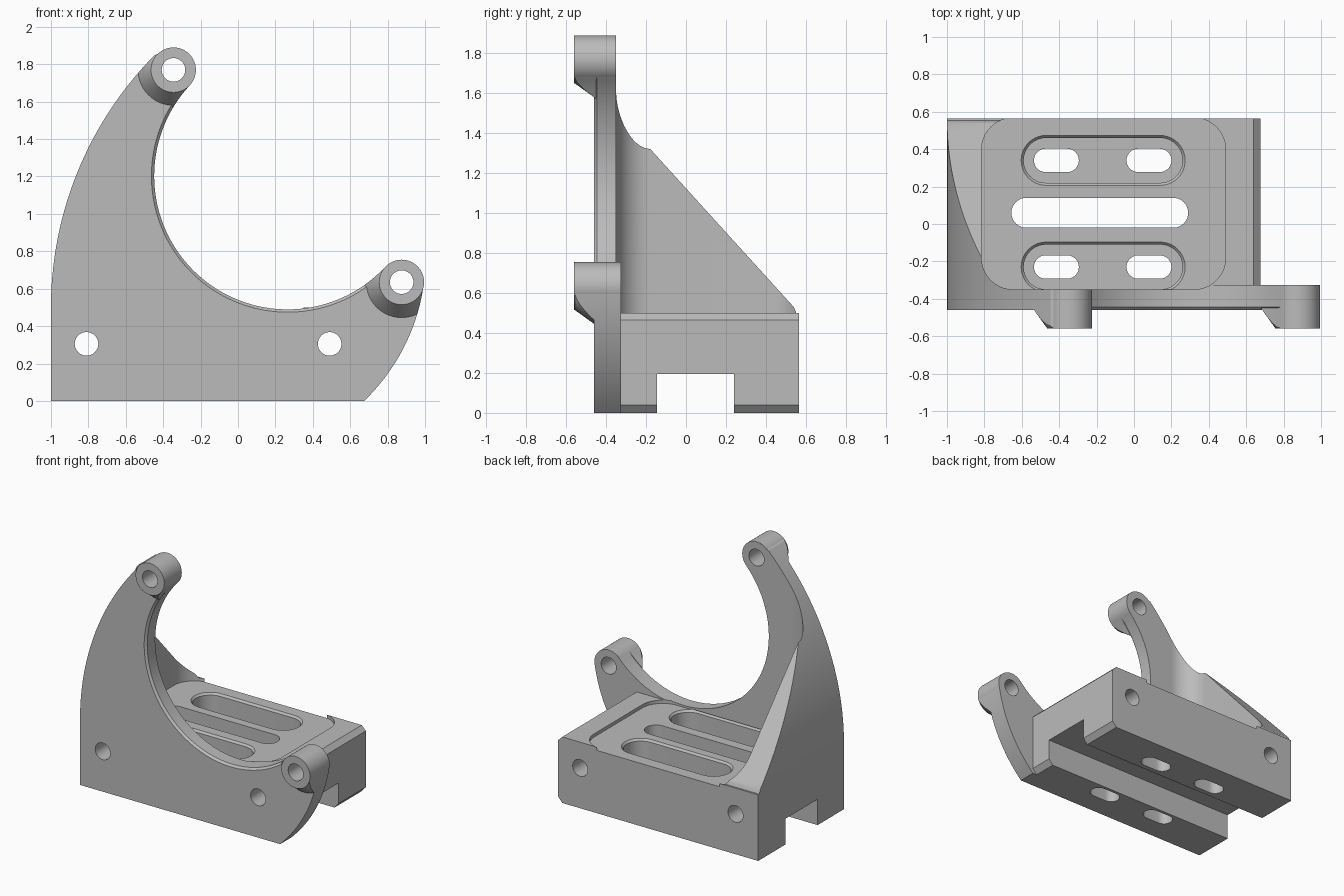
import bpy, bmesh
from math import sin, cos, radians, sqrt
from mathutils import Vector

if "Cube" in bpy.data.objects:
    bpy.data.objects.remove(bpy.data.objects["Cube"])

grey = bpy.data.materials.new("plain_grey")
grey.use_nodes = True
GREY = (0.5, 0.5, 0.5, 1)
grey.diffuse_color = GREY
grey.node_tree.nodes["Principled BSDF"].inputs["Base Color"].default_value = GREY


def loft(name, rings):
    """Closed solid through rings that have equal point counts."""
    bm = bmesh.new()
    loops = [[bm.verts.new(p) for p in ring] for ring in rings]
    n = len(loops[0])
    for a, b in zip(loops, loops[1:]):
        for i in range(n):
            j = (i + 1) % n
            bm.faces.new((a[i], a[j], b[j], b[i]))
    bm.faces.new(loops[0])
    bm.faces.new(loops[-1])
    bmesh.ops.recalc_face_normals(bm, faces=bm.faces)
    mesh = bpy.data.meshes.new(name)
    bm.to_mesh(mesh)
    bm.free()
    mesh.materials.append(grey)
    ob = bpy.data.objects.new(name, mesh)
    bpy.context.collection.objects.link(ob)
    return ob


def along_x(name, pts, lo, hi):
    return loft(name, [[(x, y, z) for y, z in pts] for x in (lo, hi)])


def along_y(name, pts, lo, hi):
    return loft(name, [[(x, y, z) for x, z in pts] for y in (lo, hi)])


def along_z(name, pts, lo, hi):
    return loft(name, [[(x, y, z) for x, y in pts] for z in (lo, hi)])


def combine(target, other, operation):
    """Apply a boolean and discard the second solid."""
    mod = target.modifiers.new(operation.lower(), "BOOLEAN")
    mod.object, mod.operation, mod.solver = other, operation, "EXACT"
    graph = bpy.context.evaluated_depsgraph_get()
    mesh = bpy.data.meshes.new_from_object(target.evaluated_get(graph))
    target.modifiers.clear()
    target.data = mesh
    bpy.data.objects.remove(other)


def arc(c, r, start, end, n):
    angles = [radians(start + (end - start) * i / n) for i in range(n + 1)]
    return [(c[0] + r * cos(a), c[1] + r * sin(a)) for a in angles]


def circle(c, r, n=64):
    return arc(c, r, 0, 360, n)[:-1]


def stadium(cx, cy, half, r):
    d = half - r
    return arc((cx + d, cy), r, -90, 90, 20) + arc((cx - d, cy), r, 90, 270, 20)


def cone(name, c, y0, r0, y1, r1, n=64):
    return loft(name, [[(x, y, z) for x, z in circle(c, r, n)]
                       for y, r in ((y0, r0), (y1, r1))])


# Key layout
UPPER, LOWER, CENTRE = (-0.345, 1.77), (0.875, 0.635), (0.265, 1.2025)
BOSS, BORE = 0.12, 0.713
SWEEP = 1.92
BACK = 0.565

# Front plate outline: left sweep, upper lug, big bore, lower lug, right sweep
left_sweep = [(-1 + SWEEP - sqrt(SWEEP ** 2 - (1.35 * i / 32) ** 2), 0.5 + 1.35 * i / 32)
              for i in range(33)]
a, b, c = Vector((0.99, 0.6)), Vector((0.93, 0.25)), Vector((0.675, 0))
right_sweep = [tuple(a * (1 - t) ** 2 + b * 2 * t * (1 - t) + c * t * t)
               for t in [i / 16 for i in range(1, 17)]]
outline = ([(-1, 0)] + left_sweep + arc(UPPER, BOSS - 0.0005, 135, -42, 28)
           + arc(CENTRE, BORE, 138, 316, 90)
           + arc(LOWER, BOSS - 0.0005, 136, -15, 28) + right_sweep)
bracket = along_y("motor_bracket", outline, -0.46, -0.325)
combine(bracket, cone("bore_chamfer", CENTRE, -0.47, BORE + 0.025, -0.44, BORE - 0.005, 180),
        "DIFFERENCE")

# Base block with bevelled right edges
block = along_y("base_block", [(-1, 0), (0.64, 0), (0.675, 0.04), (0.675, 0.465),
                               (0.64, 0.5), (-1, 0.5)], -0.345, BACK)
combine(bracket, block, "UNION")

# Side gusset: outer sweep trimmed by a sloping side profile
gusset = along_y("side_gusset", [(-1, 0.1)] + left_sweep + [(-0.4, 1.8), (-0.4, 0.1)],
                 -0.345, BACK)
slope = along_x("gusset_slope", [(-0.5, 0), (BACK, 0), (BACK, 0.47), (0.54, 0.53),
                                 (-0.25, 1.4), (-0.35, 2), (-0.5, 2)], -1.5, 0)
combine(gusset, slope, "INTERSECT")
combine(bracket, gusset, "UNION")

# Rounded clearance above the base
R = 0.17
x0, x1, y0, y1 = -0.815, 0.49, -0.35, 0.568
clearance = (arc((x1 - R, y0 + R), R, -90, 0, 16) + arc((x1 - R, y1 - R), R, 0, 90, 16)
             + arc((x0 + R, y1 - R), R, 90, 180, 16) + arc((x0 + R, y0 + R), R, 180, 270, 16))
combine(bracket, along_z("clearance", clearance, 0.475, 2.2), "DIFFERENCE")

# Lugs with flared roots that stay inside the plate outline
for centre, rear in ((UPPER, -0.352), (LOWER, -0.327)):
    root = cone("lug_root", centre, -0.558, 0.119, -0.44, 0.204)
    combine(root, along_y("root_trim", outline, -0.6, -0.45), "INTERSECT")
    combine(bracket, root, "UNION")
    combine(bracket, along_y("lug", circle(centre, BOSS), -0.56, rear), "UNION")

# Channel under the base
combine(bracket, along_x("channel", [(-0.145, -0.2), (0.24, -0.2), (0.24, 0.195),
                                     (-0.145, 0.195)], -1.2, 1.2), "DIFFERENCE")

# Centre slot, then two bevelled recesses with a pair of slots each
combine(bracket, along_z("centre_slot", stadium(-0.183, 0.06, 0.4725, 0.08), -0.1, 0.7),
        "DIFFERENCE")
for y in (0.34, -0.23):
    recess = loft("recess", [[(px, py, z) for px, py in stadium(-0.165, y, 0.305 + r, r)]
                             for z, r in ((0.25, 0.12), (0.46, 0.12), (0.48, 0.138))])
    combine(bracket, recess, "DIFFERENCE")
    for x in (-0.415, 0.08):
        combine(bracket, along_z("bolt_slot", stadium(x, y, 0.12, 0.0625), -0.1, 0.3),
                "DIFFERENCE")

# Round holes through the base and lugs
for centre in ((-0.81, 0.305), (0.49, 0.305), UPPER, LOWER):
    combine(bracket, along_y("hole", circle(centre, 0.063, 40), -0.8, 0.8), "DIFFERENCE")

# Smooth curves, crisp edges
bpy.ops.object.select_all(action="DESELECT")
bracket.select_set(True)
bpy.context.view_layer.objects.active = bracket
bpy.ops.object.shade_smooth_by_angle(angle=radians(25))
